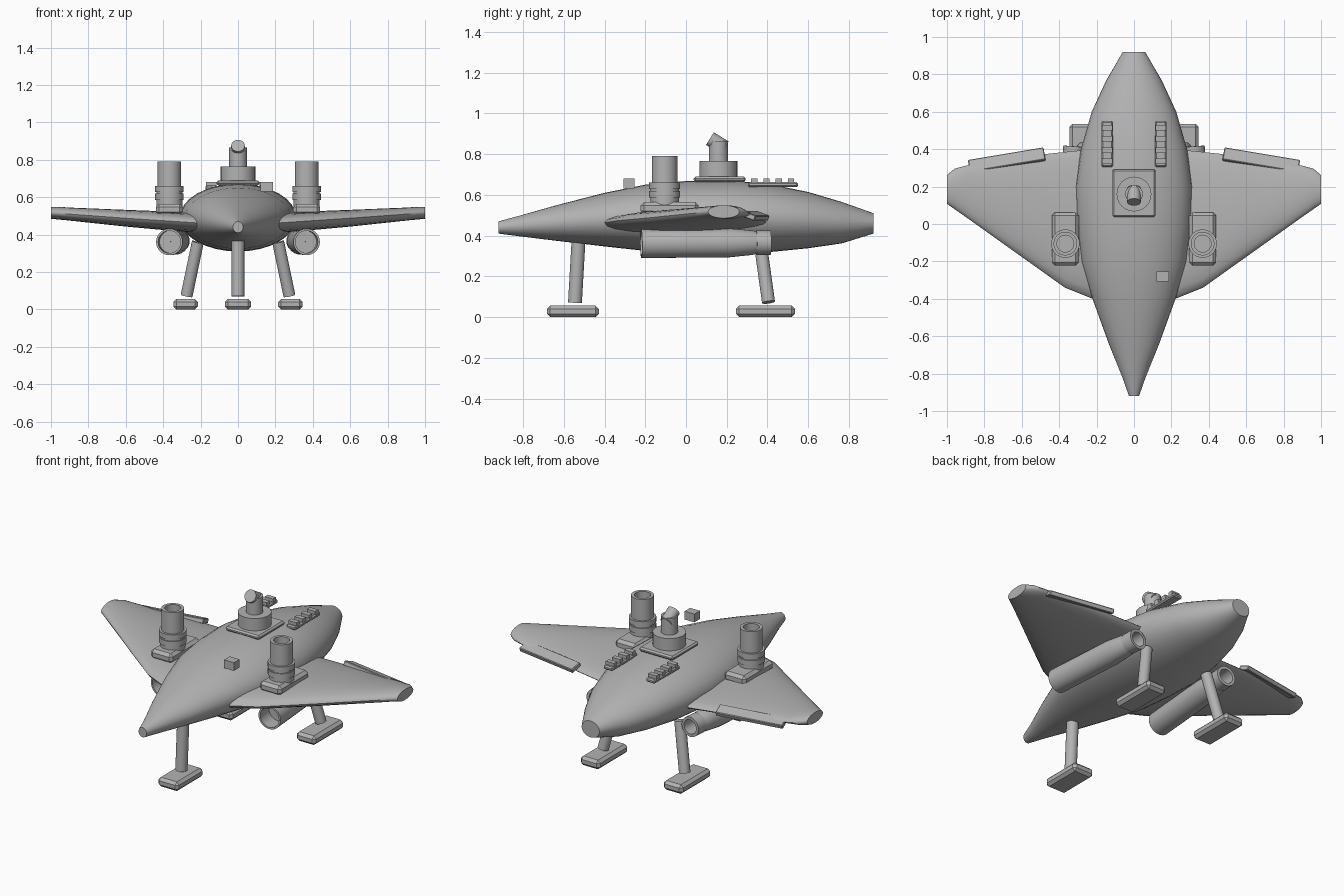
import bpy, bmesh, math
from mathutils import Vector, Matrix

if "Cube" in bpy.data.objects:
    bpy.data.objects.remove(bpy.data.objects["Cube"])

grey = bpy.data.materials.new("hull grey")
grey.diffuse_color = (0.45, 0.45, 0.45, 1)
grey.use_nodes = True
grey.node_tree.nodes["Principled BSDF"].inputs["Base Color"].default_value = grey.diffuse_color


def finish(name, bm, smooth=True, bevel=0):
    bmesh.ops.recalc_face_normals(bm, faces=bm.faces)
    me = bpy.data.meshes.new(name)
    bm.to_mesh(me)
    bm.free()
    me.materials.append(grey)
    ob = bpy.data.objects.new(name, me)
    bpy.context.collection.objects.link(ob)
    if bevel:
        m = ob.modifiers.new("bevel", "BEVEL")
        m.width, m.segments = bevel, 1
    if smooth:
        bpy.ops.object.select_all(action="DESELECT")
        ob.select_set(True)
        bpy.context.view_layer.objects.active = ob
        bpy.ops.object.shade_smooth_by_angle(angle=math.radians(35))
    return ob


def loft(name, rings, closed=False):
    """Skin a list of equal-length rings; cap the ends or close the loop."""
    bm = bmesh.new()
    vs = [[bm.verts.new(p) for p in r] for r in rings]
    n = len(vs[0])
    pairs = list(zip(vs, vs[1:])) + ([(vs[-1], vs[0])] if closed else [])
    for a, b in pairs:
        for i in range(n):
            j = (i + 1) % n
            bm.faces.new((a[i], a[j], b[j], b[i]))
    if not closed:
        bm.faces.new(vs[0])
        bm.faces.new(vs[-1])
    return finish(name, bm)


def turned(name, start, end, profile, n=32, closed=False):
    """Lathe (fraction along axis, radius) pairs between two points."""
    start, end = Vector(start), Vector(end)
    q = (end - start).to_track_quat("Z", "Y")
    rings = []
    for t, r in profile:
        c = start.lerp(end, t)
        rings.append([c + q @ Vector((r * math.cos(2 * math.pi * k / n),
                                      r * math.sin(2 * math.pi * k / n), 0))
                      for k in range(n)])
    return loft(name, rings, closed)


def rod(name, start, end, r):
    return turned(name, start, end, [(0, r), (1, r)], 24)


def box(name, centre, size, bevel=0, turn=None):
    bm = bmesh.new()
    bmesh.ops.create_cube(bm, size=1)
    rot = turn if turn else Matrix.Identity(4)
    bm.transform(Matrix.Translation(centre) @ rot @ Matrix.Diagonal((*size, 1)))
    return finish(name, bm, False, bevel)


# Fuselage: elliptical stations (y, half width, bottom, top)
stations = [(-.92, .027, .41, .47), (-.82, .062, .397, .497), (-.64, .135, .375, .548),
            (-.4, .222, .347, .61), (-.2, .283, .325, .65), (0, .306, .314, .668),
            (.2, .312, .31, .672), (.4, .284, .318, .655), (.6, .226, .338, .614),
            (.765, .15, .362, .565), (.92, .06, .41, .51)]
N = 32
loft("fuselage", [[(w * math.cos(2 * math.pi * k / N), y,
                    (lo + hi) / 2 + (hi - lo) / 2 * math.sin(2 * math.pi * k / N))
                   for k in range(N)] for y, w, lo, hi in stations])

# Wing stations (x, leading y, trailing y, centre z, thickness)
wing = [(.1, -.415, .405, .458, .11), (.22, -.4, .4, .463, .112), (.37, -.34, .385, .473, .108),
        (.6, -.176, .36, .488, .095), (.9, .038, .312, .51, .074), (.96, .08, .295, .515, .068),
        (1.0, .108, .262, .517, .064)]


def wing_section(side, x, lead, trail, z, thick):
    pts = []
    for k in range(24):
        a = 2 * math.pi * k / 24
        u = (1 - math.cos(a)) / 2
        taper = 1 - .35 * u if x < .95 else 1   # thinner toward the trailing edge
        pts.append((side * x, lead + (trail - lead) * u,
                    z + thick / 2 * math.sin(a) * taper * (1.12 if x < .95 else 1)))
    return pts


for s, tag in ((-1, "left"), (1, "right")):
    loft(tag + "_wing", [wing_section(s, *w) for w in wing])

    # Trailing-edge flap, drooped slightly
    turn = Matrix.Rotation(s * math.radians(-9.5), 4, "Z") @ Matrix.Rotation(math.radians(-20), 4, "X")
    box(tag + "_flap", (s * .68, .34, .497), (.41, .07, .028), .004, turn)

    # Upright lift tube on a bevelled base
    box(tag + "_lift_base", (s * .367, -.08, .535), (.145, .285, .06), .017)
    turned(tag + "_lift_tube", (s * .367, -.105, .55), (s * .367, -.105, .79),
           [(0, .045), (0, .07), (.15, .07), (.15, .076), (.29, .076), (.29, .07),
            (.33, .07), (.33, .076), (.46, .076), (.46, .063), (1, .063), (1, .045)], closed=True)
    rod(tag + "_lift_core", (s * .367, -.105, .56), (s * .367, -.105, .66), .046)

    # Underwing engine, open at both ends
    turned(tag + "_engine", (s * .367, -.22, .361), (s * .318, .415, .366),
           [(0, .06), (0, .071), (.68, .071), (.86, .06), (.89, .055), (.89, .06),
            (1, .06), (1, .043), (.85, .043), (.85, .001), (.15, .001), (.15, .06)], closed=True)

    # Rear leg and foot
    rod(tag + "_rear_leg", (s * .275, .405, .073), (s * .215, .365, .36), .032)
    box(tag + "_rear_foot", (s * .28, .39, .028), (.13, .29, .056), .016)

    # Ribbed dorsal rail
    box(tag + "_rail", (s * .143, .427, .65), (.062, .245, .024), .007)
    for i in range(4):
        box(f"{tag}_rail_rib_{i + 1}", (s * .143, .335 + i * .06, .668), (.055, .03, .025))

# Nose leg and foot
rod("nose_leg", (0, -.545, .07), (0, -.525, .42), .034)
box("nose_foot", (0, -.555, .028), (.14, .255, .056), .016)

# Turret
box("turret_plate", (0, .165, .677), (.23, .255, .026), .009)
rod("turret_drum", (0, .16, .675), (0, .16, .765), .093)
rod("turret_post", (0, .16, .765), (0, .16, .865), .047)
rod("turret_barrel", (0, .1175, .876), (0, .19, .831), .0365)

# Sensor block on the nose
box("sensor_block", (.154, -.28, .656), (.066, .054, .05))
